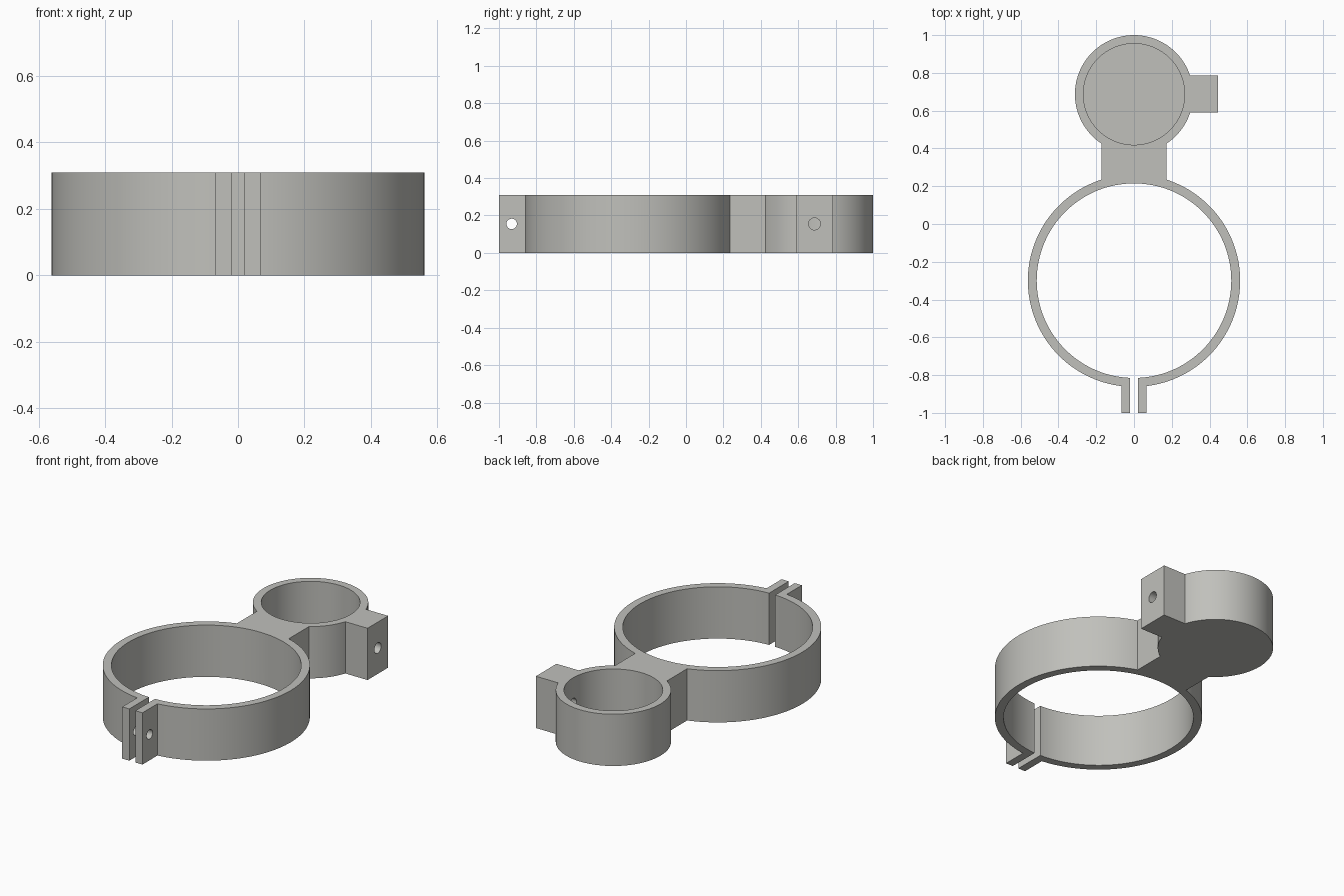
import bpy
import math

if "Cube" in bpy.data.objects:
    bpy.data.objects.remove(bpy.data.objects["Cube"])

H = 0.31                      # height of the whole bracket
RING_Y, RING_R, BORE_R = -0.30, 0.562, 0.515
CUP_Y, CUP_R, CUP_BORE_R = 0.687, 0.313, 0.268
FLOOR = 0.045

grey = bpy.data.materials.new("light_grey")
grey.diffuse_color = (0.53, 0.53, 0.50, 1)
grey.use_nodes = True
grey.node_tree.nodes["Principled BSDF"].inputs["Base Color"].default_value = grey.diffuse_color


def box(name, x0, x1, y0, y1, z0=0.0, z1=H):
    bpy.ops.mesh.primitive_cube_add(
        size=1, location=((x0 + x1) / 2, (y0 + y1) / 2, (z0 + z1) / 2))
    ob = bpy.context.object
    ob.name = name
    ob.scale = (x1 - x0, y1 - y0, z1 - z0)
    bpy.ops.object.transform_apply(location=True, rotation=True, scale=True)
    return ob


def cylinder(name, r, loc, depth, sides=96, along_x=False):
    bpy.ops.mesh.primitive_cylinder_add(
        vertices=sides, radius=r, depth=depth, location=loc,
        rotation=(0, math.pi / 2 if along_x else 0, 0))
    ob = bpy.context.object
    ob.name = name
    bpy.ops.object.transform_apply(location=True, rotation=True, scale=True)
    return ob


def combine(body, tool, operation):
    mod = body.modifiers.new(tool.name, 'BOOLEAN')
    mod.operation = operation
    mod.solver = 'EXACT'
    mod.object = tool
    bpy.context.view_layer.objects.active = body
    bpy.ops.object.modifier_apply(modifier=mod.name)
    bpy.data.objects.remove(tool, do_unlink=True)


# Solid outer shapes: large ring, small cup, bridge, screw boss, clamp tabs
body = cylinder("clamp_bracket", RING_R, (0, RING_Y, H / 2), H, 128)
solids = [
    box("bridge", -0.172, 0.172, 0.0, 0.55),
    cylinder("cup", CUP_R, (0, CUP_Y, H / 2), H),
    box("screw_boss", 0.15, 0.445, 0.59, 0.785),
    box("clamp_tabs", -0.067, 0.067, -1.0, -0.75),
]
for s in solids:
    combine(body, s, 'UNION')

# Openings: ring bore, cup recess, clamp slot, screw holes
cuts = [
    cylinder("ring_bore", BORE_R, (0, RING_Y, H / 2), H + 0.2, 128),
    cylinder("cup_recess", CUP_BORE_R, (0, CUP_Y, FLOOR + 0.25), 0.5),
    box("clamp_slot", -0.02, 0.02, -1.1, -0.7, -0.1, H + 0.1),
    cylinder("tab_hole", 0.028, (0, -0.932, H / 2), 0.4, 32, True),
    cylinder("boss_hole", 0.032, (0.35, CUP_Y, H / 2), 0.4, 32, True),
]
for c in cuts:
    combine(body, c, 'DIFFERENCE')

# Finish: one colour, smooth curved walls with sharp rims
body.data.materials.clear()
body.data.materials.append(grey)
for p in body.data.polygons:
    p.material_index = 0
bpy.ops.object.select_all(action='DESELECT')
body.select_set(True)
bpy.context.view_layer.objects.active = body
bpy.ops.object.shade_smooth_by_angle(angle=math.radians(30))
